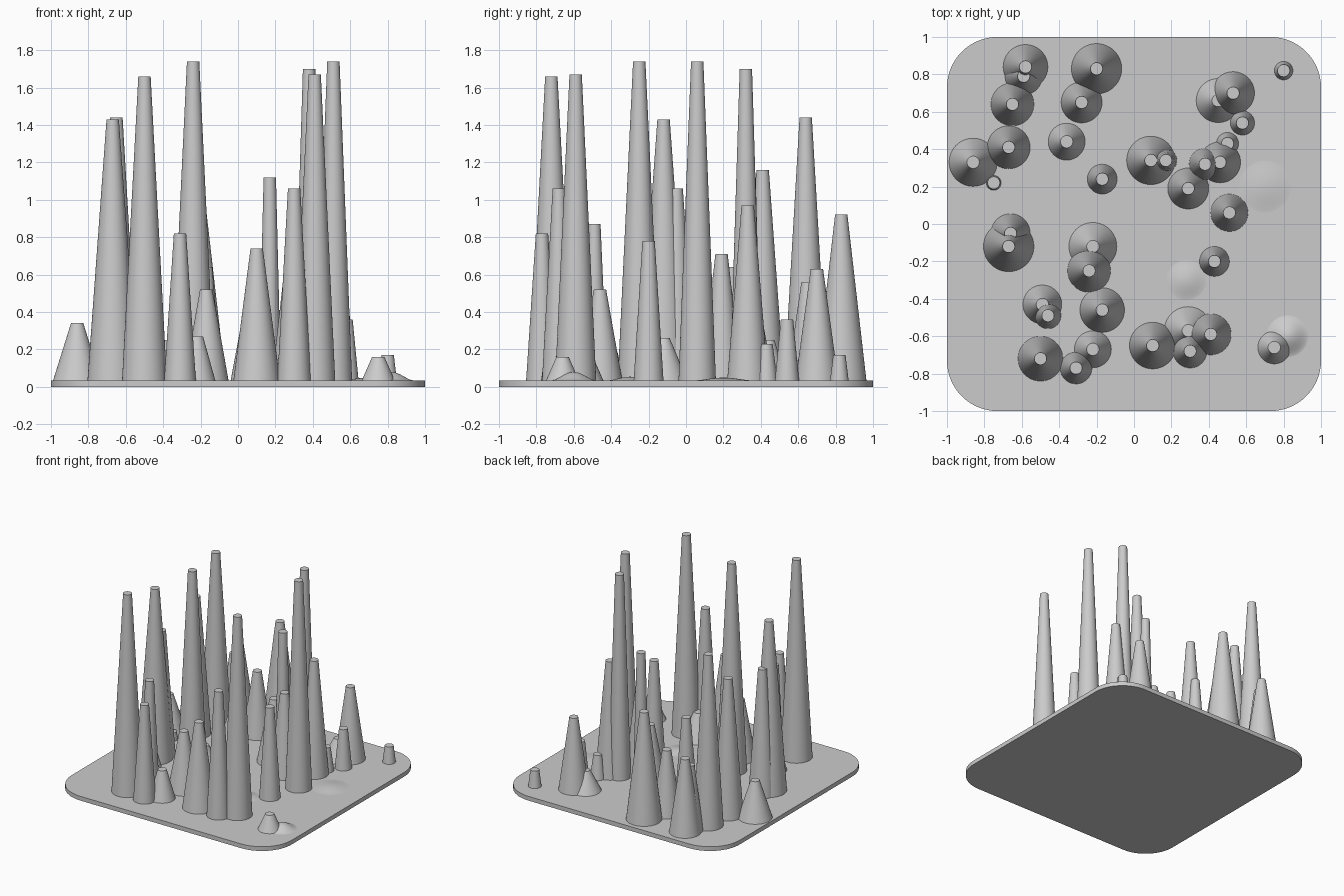
import bpy
import bmesh
from math import pi
from mathutils import Matrix, Vector

TOP_RADIUS = 0.033   # every spike ends in the same small flat tip
PLATE = 0.035        # thickness of the base plate

cube = bpy.data.objects.get("Cube")
if cube:
    bpy.data.objects.remove(cube, do_unlink=True)


def make_material(name, color):
    mat = bpy.data.materials.new(name)
    mat.use_nodes = True
    mat.diffuse_color = color
    mat.node_tree.nodes["Principled BSDF"].inputs["Base Color"].default_value = color
    return mat


grey = make_material("plain grey", (0.6, 0.6, 0.6, 1))


def add_object(name, bm, smooth=True):
    """Turn a bmesh into a grey object that keeps its sharp edges."""
    mesh = bpy.data.meshes.new(name)
    bmesh.ops.recalc_face_normals(bm, faces=bm.faces)
    bm.to_mesh(mesh)
    bm.free()
    mesh.materials.append(grey)
    obj = bpy.data.objects.new(name, mesh)
    bpy.context.collection.objects.link(obj)
    bpy.ops.object.select_all(action="DESELECT")
    obj.select_set(True)
    bpy.context.view_layer.objects.active = obj
    if smooth:
        bpy.ops.object.shade_smooth_by_angle(angle=pi / 6)
    return obj


def base_plate(corner=0.27):
    """Square slab with rounded upright corners."""
    bm = bmesh.new()
    bmesh.ops.create_cube(bm, size=2, matrix=Matrix.Translation((0, 0, PLATE / 2))
                          @ Matrix.Diagonal((1, 1, PLATE / 2, 1)))
    upright = [e for e in bm.edges
               if abs(e.verts[0].co.z - e.verts[1].co.z) > PLATE / 2]
    bmesh.ops.bevel(bm, geom=upright, offset=corner, segments=16,
                    profile=0.5, affect="EDGES")
    add_object("base_plate", bm)


def spike(name, x, y, radius, height):
    """Tapered round spike standing on the plate."""
    bm = bmesh.new()
    bottom = PLATE - 0.005
    length = height - bottom
    bmesh.ops.create_cone(bm, cap_ends=True, segments=64, radius1=radius,
                          radius2=TOP_RADIUS, depth=length,
                          matrix=Matrix.Translation((x, y, bottom + length / 2)))
    add_object(name, bm)


def mound(name, x, y, radius, height):
    """Low soft swelling of the plate surface."""
    bm = bmesh.new()
    bmesh.ops.create_grid(bm, x_segments=20, y_segments=20, size=1)
    for v in bm.verts:
        fall = max(0, 1 - v.co.length_squared)
        v.co = Vector((x + v.co.x * radius, y + v.co.y * radius,
                       PLATE - 0.001 + (height - PLATE) * fall ** 2))
    add_object(name, bm)


# Spikes by quarter of the plate: x, y, base radius, tip height
spikes = {
    "back_right": [
        (-.58, .84, .12, .64), (-.59, .79, .1, .57), (-.65, .64, .115, 1.44),
        (-.67, .41, .115, 1.16), (-.86, .33, .13, .34), (-.75, .22, .04, .1),
        (-.2, .83, .135, .92), (-.28, .65, .11, .56), (-.36, .44, .1, .25),
        (-.17, .24, .08, .64),
    ],
    "back_left": [
        (.09, .34, .13, .55), (.17, .34, .06, 1.12), (.29, .19, .11, .71),
        (.38, .32, .085, 1.7), (.46, .33, .11, .97), (.5, .43, .06, .23),
        (.45, .66, .12, .2), (.53, .7, .115, .63), (.58, .54, .065, .36),
        (.8, .82, .05, .17), (.51, .06, .1, 1.74),
    ],
    "front_right": [
        (-.66, -.05, .105, 1.06), (-.67, -.12, .135, 1.43),
        (-.22, -.12, .13, .26), (-.24, -.25, .115, 1.74),
        (-.17, -.46, .12, .52), (-.49, -.43, .105, .3), (-.46, -.49, .07, .87),
        (-.5, -.72, .12, 1.66), (-.31, -.77, .085, .82), (-.22, -.67, .1, .27),
    ],
    "front_left": [
        (.1, -.65, .125, .74), (.29, -.57, .13, .25), (.3, -.68, .09, 1.06),
        (.41, -.59, .11, 1.67), (.75, -.66, .09, .16), (.43, -.2, .08, .78),
    ],
}

base_plate()
for quarter, group in spikes.items():
    for number, values in enumerate(group, 1):
        spike(f"{quarter}_spike_{number}", *values)

# Soft swellings in the plate surface
mound("front_mound", .28, -.3, .12, .055)
mound("corner_mound", .82, -.6, .12, .08)
mound("side_mound", .7, .2, .16, .05)
